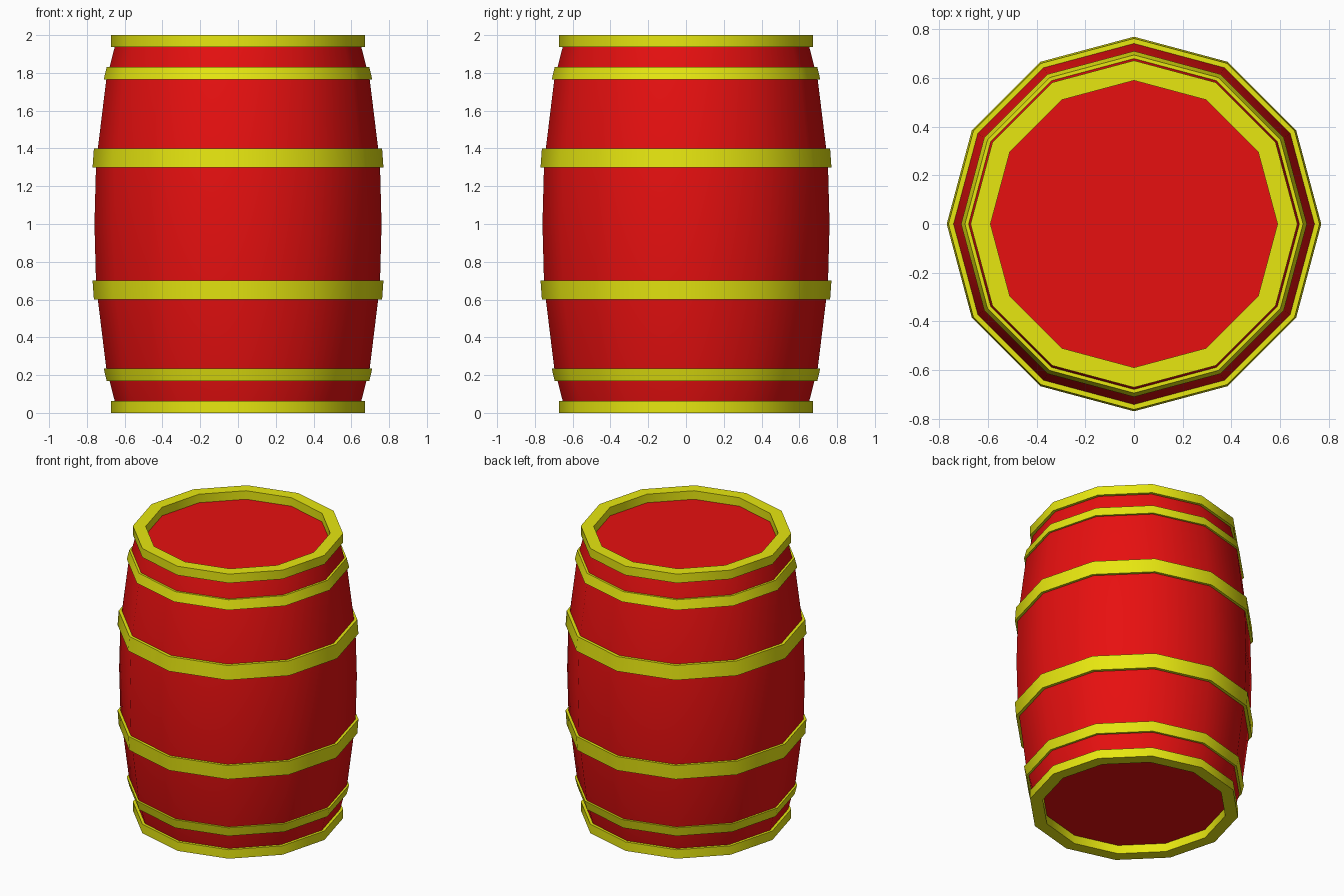
import bpy
import bmesh
from math import cos, sin, pi, radians

SIDES = 12

old = bpy.data.objects.get("Cube")
if old:
    bpy.data.objects.remove(old, do_unlink=True)


def material(name, colour):
    mat = bpy.data.materials.new(name)
    mat.use_nodes = True
    mat.diffuse_color = colour
    mat.node_tree.nodes["Principled BSDF"].inputs["Base Color"].default_value = colour
    return mat


def lathe(name, profile, mat, closed):
    """Spin (radius, z) points round z; closed joins the profile, otherwise the ends are capped."""
    bm = bmesh.new()
    rings = [[bm.verts.new((r * cos(2 * pi * i / SIDES), r * sin(2 * pi * i / SIDES), z))
              for i in range(SIDES)] for r, z in profile]
    pairs = list(zip(rings, rings[1:]))
    if closed:
        pairs.append((rings[-1], rings[0]))
    else:
        bm.faces.new(rings[0])
        bm.faces.new(rings[-1])
    for a, b in pairs:
        for i in range(SIDES):
            j = (i + 1) % SIDES
            bm.faces.new((a[i], a[j], b[j], b[i]))
    bmesh.ops.recalc_face_normals(bm, faces=bm.faces)
    mesh = bpy.data.meshes.new(name)
    bm.to_mesh(mesh)
    bm.free()
    mesh.materials.append(mat)
    obj = bpy.data.objects.new(name, mesh)
    bpy.context.collection.objects.link(obj)
    bpy.ops.object.select_all(action="DESELECT")
    obj.select_set(True)
    bpy.context.view_layer.objects.active = obj
    bpy.ops.object.shade_smooth_by_angle(angle=radians(40))


red = material("barrel red", (0.8, 0.005, 0.005, 1))
yellow = material("hoop yellow", (0.8, 0.8, 0.005, 1))

# Bulging body with recessed flat ends
upper = [(0.76, 1.0), (0.752, 1.3), (0.742, 1.4), (0.698, 1.76), (0.652, 1.94)]
lower = [(r, 2 - z) for r, z in reversed(upper[1:])]
lathe("barrel_body", lower + upper, red, False)

# Hoops: inner radius, radius at lower edge, radius at upper edge, lower z, upper z
hoops = {
    "rim": (0.59, 0.672, 0.672, 1.937, 2.0),
    "narrow_hoop": (0.66, 0.711, 0.695, 1.765, 1.83),
    "wide_hoop": (0.72, 0.77, 0.763, 1.3, 1.4),
}
for name, (inner, r_low, r_high, z_low, z_high) in hoops.items():
    profile = [(inner, z_low), (r_low, z_low), (r_high, z_high), (inner, z_high)]
    lathe("upper_" + name, profile, yellow, True)
    lathe("lower_" + name, [(r, 2 - z) for r, z in profile], yellow, True)
